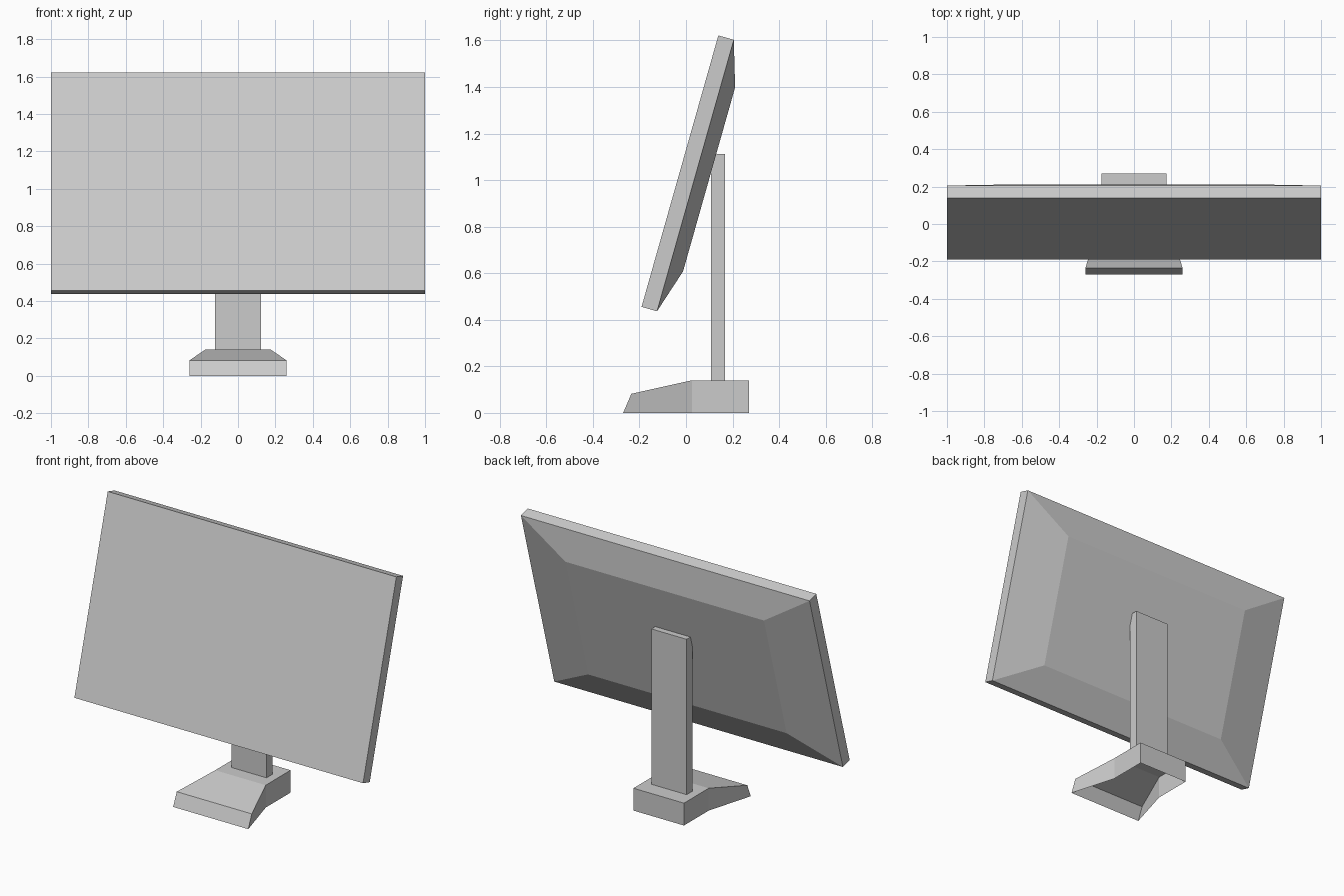
import bpy, bmesh, math

if "Cube" in bpy.data.objects:
    bpy.data.objects.remove(bpy.data.objects["Cube"])


def loft(name, rings, open_side=None):
    """Skin four-point rings together, cap both ends; optionally leave one side open."""
    bm = bmesh.new()
    loops = [[bm.verts.new(p) for p in ring] for ring in rings]
    for a, b in zip(loops, loops[1:]):
        for i in range(4):
            if i != open_side:
                j = (i + 1) % 4
                bm.faces.new((a[i], a[j], b[j], b[i]))
    bm.faces.new(loops[0][::-1])
    bm.faces.new(loops[-1])
    bmesh.ops.recalc_face_normals(bm, faces=bm.faces)
    if open_side is not None:
        # an open shell: make sure the end cap at the back looks outwards
        bm.faces.ensure_lookup_table()
        if bm.faces[-1].normal.y < 0:
            bmesh.ops.reverse_faces(bm, faces=bm.faces)
    mesh = bpy.data.meshes.new(name)
    bm.to_mesh(mesh)
    bm.free()
    obj = bpy.data.objects.new(name, mesh)
    bpy.context.collection.objects.link(obj)
    return obj


def upright_rect(half_w, half_h, y):
    return [(-half_w, y, -half_h), (-half_w, y, half_h),
            (half_w, y, half_h), (half_w, y, -half_h)]


def flat_rect(half_w, y0, y1, z):
    return [(-half_w, y0, z), (-half_w, y1, z), (half_w, y1, z), (half_w, y0, z)]


# Screen: slab with a bevelled raised back, tilted backwards
screen = loft("screen", [
    upright_rect(1.0, 0.606, 0.0),
    upright_rect(1.0, 0.606, 0.069),
    upright_rect(0.688, 0.411, 0.130),
])
screen.location = (0, -0.026, 1.0385)
screen.rotation_euler.x = math.radians(-15.8)

# Upright column running into the back of the screen
loft("stand_column", [flat_rect(0.122, 0.108, 0.168, 0.14),
                      flat_rect(0.122, 0.108, 0.168, 1.113)])

# Foot: hollow shell open underneath; half width, bottom y, top y, height
stations = [(0.26, -0.27, -0.235, 0.082),
            (0.175, 0.025, 0.025, 0.14),
            (0.175, 0.27, 0.27, 0.14)]
loft("stand_base", [[(-w, yb, 0), (-w, yt, h), (w, yt, h), (w, yb, 0)]
                    for w, yb, yt, h in stations], open_side=3)
